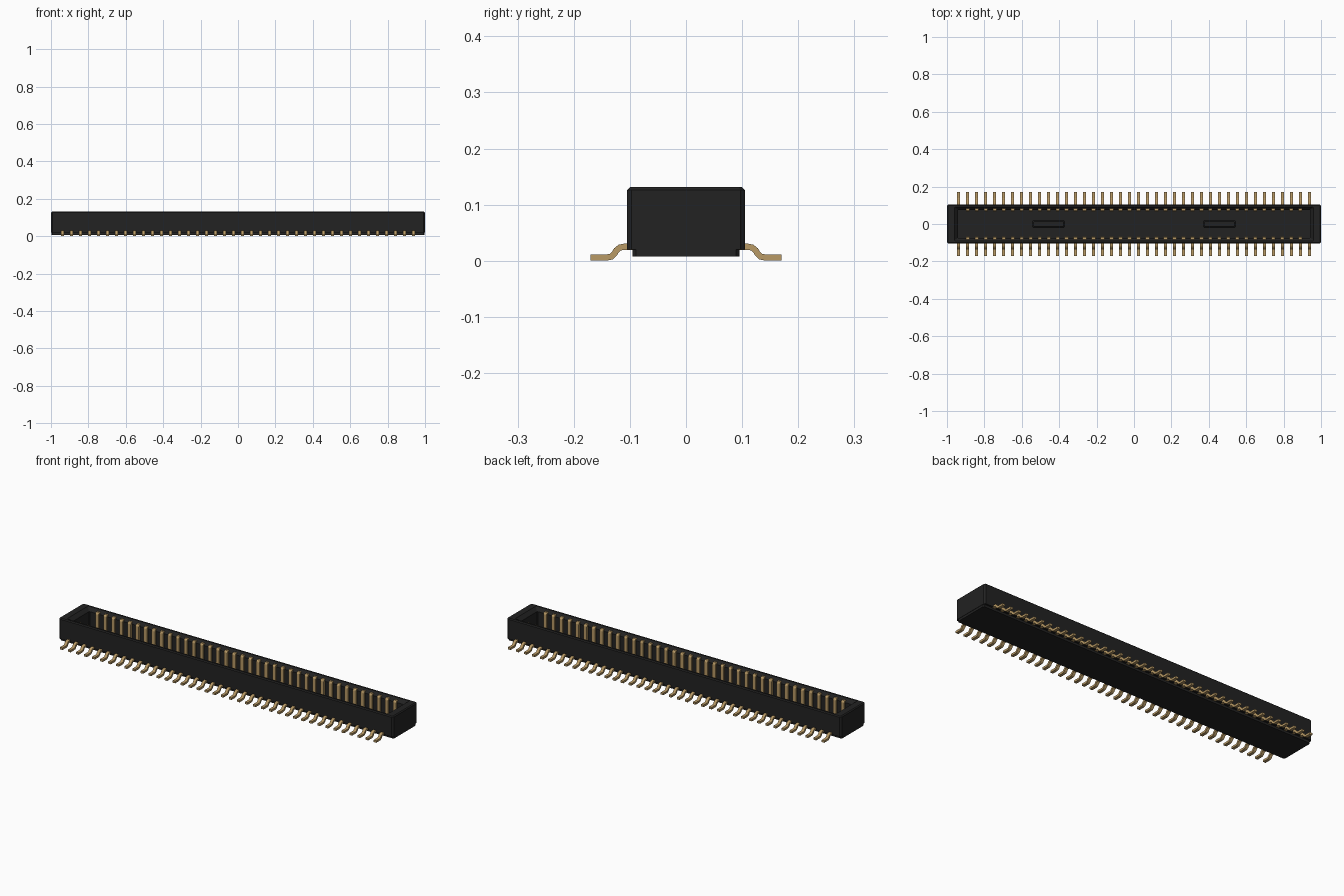
import bpy, bmesh
from mathutils import Vector

cube = bpy.data.objects.get("Cube")
if cube:
    bpy.data.objects.remove(cube, do_unlink=True)


def material(name, rgb, roughness):
    m = bpy.data.materials.new(name)
    m.use_nodes = True
    m.diffuse_color = (*rgb, 1)
    node = m.node_tree.nodes["Principled BSDF"]
    node.inputs["Base Color"].default_value = (*rgb, 1)
    node.inputs["Roughness"].default_value = roughness
    return m


black = material("black plastic", (0.016, 0.016, 0.016), 0.6)
gold = material("gold metal", (0.48, 0.32, 0.13), 0.5)


def finish(name, bm, mat):
    bmesh.ops.recalc_face_normals(bm, faces=bm.faces)
    mesh = bpy.data.meshes.new(name)
    bm.to_mesh(mesh)
    bm.free()
    mesh.materials.append(mat)
    obj = bpy.data.objects.new(name, mesh)
    bpy.context.collection.objects.link(obj)
    return obj


def loft(name, rings, mat):
    """Stack of chamfered rectangles: half length, half width, corner cut, height."""
    bm = bmesh.new()
    loops = []
    for hx, hy, c, z in rings:
        quarter = [(hx, hy - c), (hx - c, hy)]
        pts = quarter + [(-x, y) for x, y in reversed(quarter)]
        pts += [(-x, -y) for x, y in pts]
        loops.append([bm.verts.new((x, y, z)) for x, y in pts])
    for a, b in zip(loops, loops[1:]):
        for i in range(len(a)):
            j = (i + 1) % len(a)
            bm.faces.new((a[i], a[j], b[j], b[i]))
    bm.faces.new(loops[0])
    bm.faces.new(loops[-1])
    return finish(name, bm, mat)


# Open-topped housing: stepped base, outer wall, bevelled rim, tapered mouth, floor
floor = 0.035
loft("housing", [
    (0.998, 0.095, 0.006, 0.008),
    (0.998, 0.095, 0.006, 0.020),
    (1.0, 0.105, 0.008, 0.020),
    (1.0, 0.105, 0.008, 0.126),
    (0.995, 0.100, 0.006, 0.131),
    (0.960, 0.091, 0.004, 0.131),
    (0.942, 0.075, 0.003, 0.112),
    (0.942, 0.075, 0.003, floor),
], black)

# Two low ribs on the cavity floor
for side, label in ((-1, "right"), (1, "left")):
    rib = loft(label + "_floor_rib", [
        (0.086, 0.018, 0.004, floor - 0.005),
        (0.086, 0.018, 0.004, floor + 0.008),
        (0.081, 0.013, 0.003, floor + 0.013),
    ], black)
    rib.location.x = side * 0.457


def pin_row(name, outline, count, pitch, width, side):
    """Extrude a y-z outline across x for every pin in a row."""
    bm = bmesh.new()
    for n in range(count):
        x = (n - (count - 1) / 2) * pitch
        a, b = [[bm.verts.new((x + s * width / 2, side * y, z)) for y, z in outline]
                for s in (-1, 1)]
        bm.faces.new(a)
        bm.faces.new(b)
        for i in range(len(a)):
            j = (i + 1) % len(a)
            bm.faces.new((a[i], a[j], b[j], b[i]))
    return finish(name, bm, gold)


def strip(path, thickness):
    """Outline of a bent strip following a centre line."""
    pts = [Vector(p) for p in path]
    upper, lower = [], []
    for i, p in enumerate(pts):
        t = (pts[min(i + 1, len(pts) - 1)] - pts[max(i - 1, 0)]).normalized()
        normal = Vector((-t.y, t.x)) * thickness / 2
        upper.append(p + normal)
        lower.append(p - normal)
    return [tuple(p) for p in upper + lower[::-1]]


pitch = 0.0481
lead = strip([(0.085, 0.025), (0.110, 0.025), (0.118, 0.0235), (0.124, 0.0185),
              (0.128, 0.012), (0.133, 0.0075), (0.140, 0.006), (0.170, 0.006)], 0.011)
contact = [(0.092, 0.025), (0.066, 0.025), (0.066, 0.113),
           (0.068, 0.118), (0.073, 0.122), (0.090, 0.122)]

# Bent solder leads outside, upright contacts inside, on both long sides
for side, label in ((-1, "front"), (1, "back")):
    pin_row(label + "_leads", lead, 40, pitch, 0.016, side)
    pin_row(label + "_contacts", contact, 38, pitch, 0.019, side)
